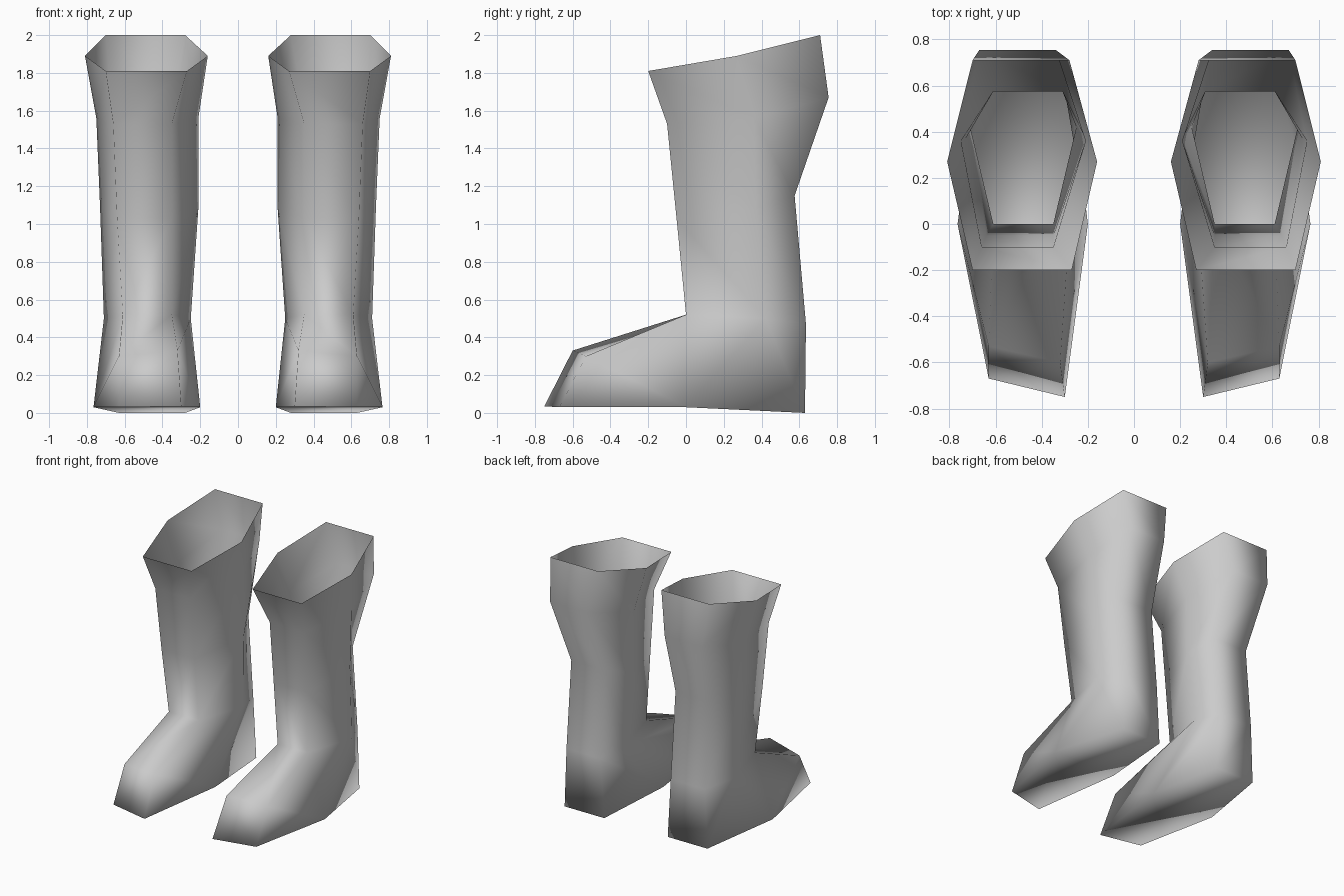
import bpy
import bmesh

# Remove the default cube only
cube = bpy.data.objects.get("Cube")
if cube:
    bpy.data.objects.remove(cube, do_unlink=True)

# Single plain grey for the whole pair
GREY = (0.6, 0.6, 0.6, 1.0)
grey = bpy.data.materials.new("plain_grey")
grey.use_nodes = True
grey.diffuse_color = GREY
for node in grey.node_tree.nodes:
    if node.type == "BSDF_PRINCIPLED":
        node.inputs["Base Color"].default_value = GREY
        node.inputs["Roughness"].default_value = 0.8

# Six-sided shaft sections from rim to ankle.
# Each section has a front, side and back pair: inner x, outer x, y, z
SHAFT = [
    ((.27, .70, -.20, 1.81), (.16, .81, .27, 1.89), (.28, .70, .71, 2)),     # rim
    ((.35, .66, -.10, 1.53), (.21, .75, .36, 1.56), (.34, .67, .755, 1.67)),  # calf
    ((.35, .64, -.05, 1.03), (.21, .73, .37, 1.08), (.31, .61, .575, 1.15)),  # shin
    ((.35, .61, 0, .52), (.25, .71, .42, .5), (.31, .61, .635, .47)),         # ankle
]

# Foot corners as inner and outer points
TOE_TOP = ((.32, -.60, .33), (.63, -.53, .30))
TOE_TIP = ((.30, -.75, .035), (.63, -.67, .03))
SOLE_SIDE = ((.20, 0, .03), (.765, 0, .03))
HEEL = ((.28, .63, 0), (.63, .63, 0))


def pair(inner, outer, y, z):
    """Expand a compact pair into its inner and outer points."""
    return (inner, y, z), (outer, y, z)


def loop(front, side, back):
    """Order three pairs into a closed six-point loop."""
    return [front[0], front[1], side[1], back[1], back[0], side[0]]


def build_boot(name, sign):
    bm = bmesh.new()

    def add_vert(point):
        x, y, z = point
        return bm.verts.new((sign * x, y, z))

    # Shaft sections, then the foot where the shaft opens into the toe
    rings = [[add_vert(p) for p in loop(*(pair(*q) for q in section))]
             for section in SHAFT]
    rings.append([add_vert(p) for p in loop(TOE_TOP, SOLE_SIDE, HEEL)])
    for upper, lower in zip(rings, rings[1:]):
        for i in range(len(upper)):
            j = (i + 1) % len(upper)
            bm.faces.new((upper[i], upper[j], lower[j], lower[i]))

    # Toe cap and sole
    top_in, top_out, side_out, heel_out, heel_in, side_in = rings[-1]
    tip_in, tip_out = (add_vert(p) for p in TOE_TIP)
    bm.faces.new((top_in, top_out, tip_out, tip_in))
    bm.faces.new((top_out, side_out, tip_out))
    bm.faces.new((side_in, top_in, tip_in))
    bm.faces.new((tip_in, tip_out, side_out, side_in))
    bm.faces.new((side_in, side_out, heel_out, heel_in))

    bmesh.ops.recalc_face_normals(bm, faces=bm.faces[:])
    # The sole must face down, so flip everything if it does not
    bm.faces.ensure_lookup_table()
    if bm.faces[-1].normal.z > 0:
        bmesh.ops.reverse_faces(bm, faces=bm.faces[:])
    for face in bm.faces:
        face.smooth = True

    mesh = bpy.data.meshes.new(name)
    bm.to_mesh(mesh)
    bm.free()
    mesh.materials.append(grey)
    boot = bpy.data.objects.new(name, mesh)
    bpy.context.collection.objects.link(boot)
    return boot


# Mirrored pair
for boot_name, direction in (("left_boot", 1), ("right_boot", -1)):
    build_boot(boot_name, direction)
